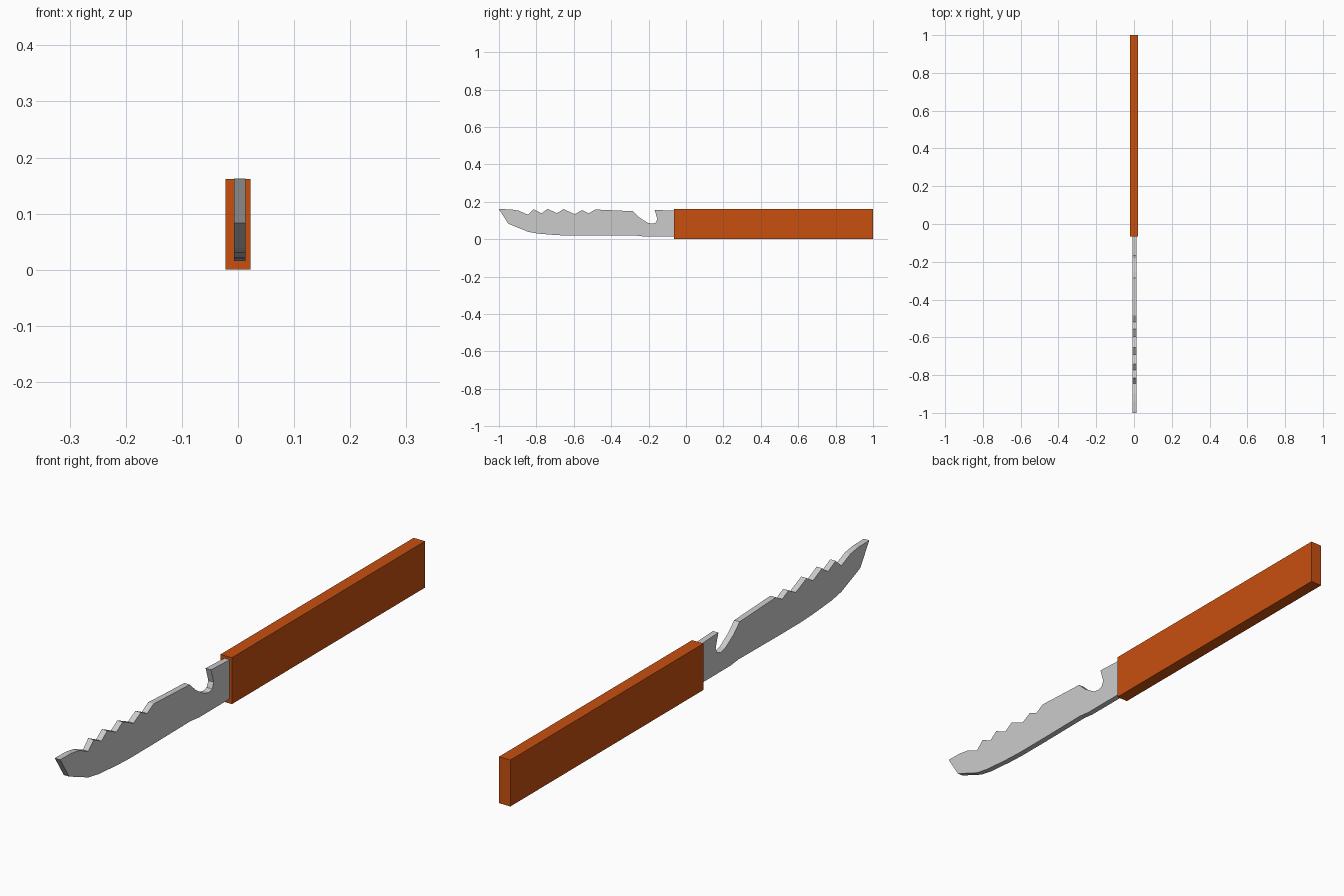
import bpy, bmesh

if "Cube" in bpy.data.objects:
    bpy.data.objects.remove(bpy.data.objects["Cube"])


def extrude_profile(name, profile, x0, x1):
    """Extrude a (y, z) outline along x into a closed flat-faced solid."""
    bm = bmesh.new()
    face = bm.faces.new([bm.verts.new((x0, y, z)) for y, z in profile])
    ext = bmesh.ops.extrude_face_region(bm, geom=[face])
    moved = [v for v in ext["geom"] if isinstance(v, bmesh.types.BMVert)]
    bmesh.ops.translate(bm, verts=moved, vec=(x1 - x0, 0, 0))
    bmesh.ops.recalc_face_normals(bm, faces=bm.faces)
    mesh = bpy.data.meshes.new(name)
    bm.to_mesh(mesh)
    bm.free()
    obj = bpy.data.objects.new(name, mesh)
    bpy.context.collection.objects.link(obj)
    return obj


# Handle: plain rectangular bar
handle = extrude_profile(
    "handle", [(-0.065, 0), (1, 0), (1, 0.162), (-0.065, 0.162)], -0.022, 0.022)
orange = bpy.data.materials.new("orange")
orange.diffuse_color = (0.58, 0.08, 0.005, 1)
orange.use_nodes = True
orange.node_tree.nodes["Principled BSDF"].inputs["Base Color"].default_value = orange.diffuse_color
handle.data.materials.append(orange)

# Blade: serrated spine, hooked notch near the handle, curved belly
spine = [(-1.0, 0.161), (-0.94, 0.16), (-0.895, 0.153)]
teeth = [(-0.845, 0.131), (-0.815, 0.16), (-0.772, 0.139), (-0.74, 0.163),
         (-0.69, 0.139), (-0.655, 0.161), (-0.595, 0.134), (-0.555, 0.156),
         (-0.52, 0.139), (-0.485, 0.159)]
notch = [(-0.38, 0.154), (-0.285, 0.15), (-0.253, 0.119), (-0.205, 0.088),
         (-0.18, 0.083), (-0.162, 0.088), (-0.153, 0.108), (-0.168, 0.157)]
root = [(-0.055, 0.152), (-0.055, 0.016)]
belly = [(-0.235, 0.016), (-0.28, 0.021), (-0.5, 0.019), (-0.62, 0.019),
         (-0.69, 0.022), (-0.79, 0.03), (-0.845, 0.04), (-0.95, 0.083)]
extrude_profile("blade", spine + teeth + notch + root + belly, -0.0075, 0.0135)
